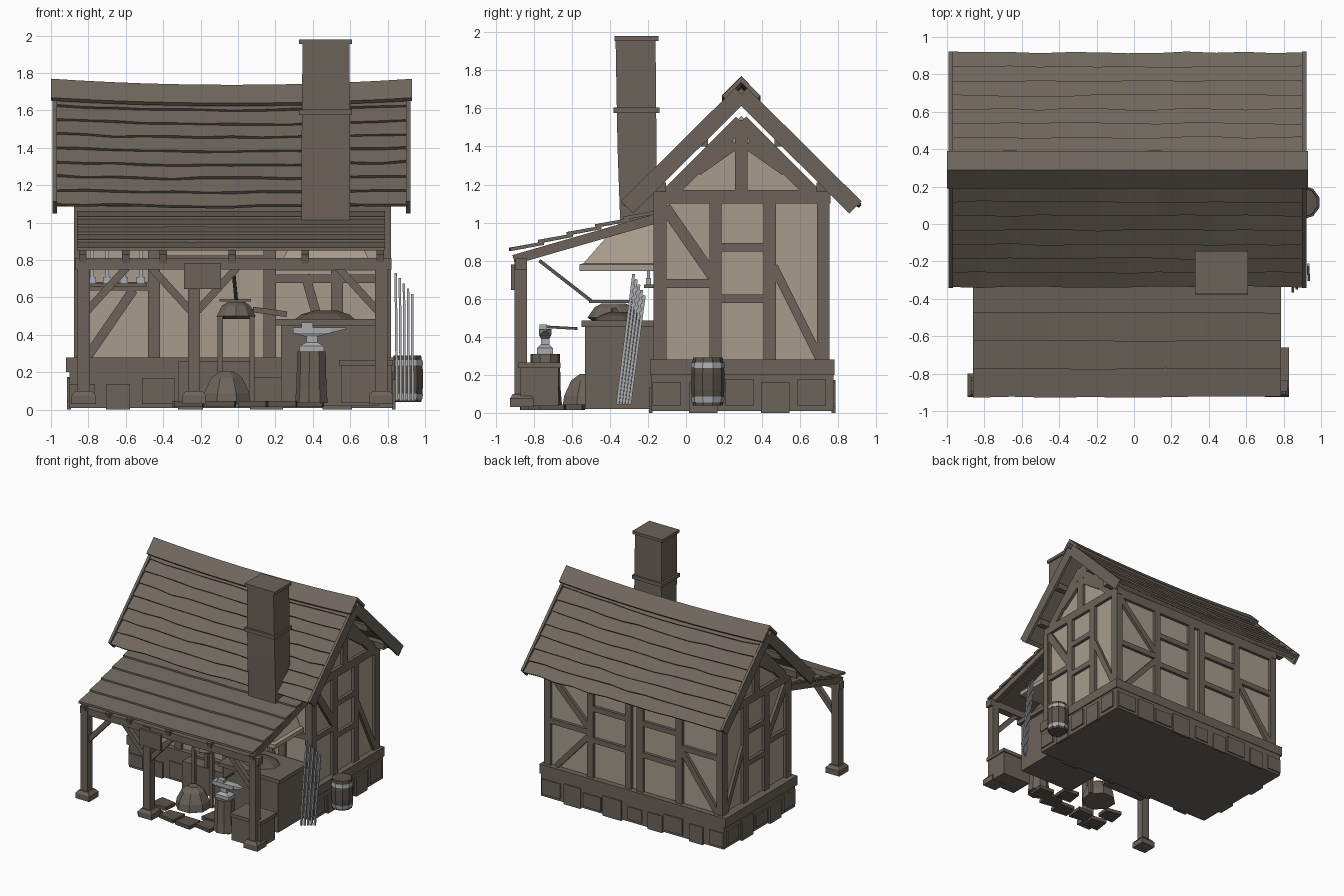
import bpy, bmesh, math, random
from mathutils import Vector as V

random.seed(4)
parts = {}


def material(name, rgb):
    m = bpy.data.materials.new(name)
    m.diffuse_color = (*rgb, 1)
    return m


TIMBER = material("timber", (0.150, 0.124, 0.101))
SHINGLE = material("roof_board", (0.162, 0.136, 0.110))
STONE = material("stone", (0.150, 0.125, 0.103))
PLASTER = material("plaster", (0.385, 0.335, 0.265))
IRON = material("iron", (0.40, 0.41, 0.43))
DARK = material("dark_oak", (0.105, 0.086, 0.068))


def loft(name, mat, rings):
    """Closed skin through equal rings, capped at both ends."""
    bm = parts.setdefault(name, (bmesh.new(), mat))[0]
    rows = [[bm.verts.new(p) for p in r] for r in rings]
    n = len(rows[0])
    faces = [bm.faces.new(rows[0]), bm.faces.new(rows[-1][::-1])]
    for a, b in zip(rows, rows[1:]):
        for i in range(n):
            j = (i + 1) % n
            faces.append(bm.faces.new((a[i], b[i], b[j], a[j])))
    bmesh.ops.recalc_face_normals(bm, faces=faces)


def rect(x0, x1, y0, y1, z):
    return [(x0, y0, z), (x1, y0, z), (x1, y1, z), (x0, y1, z)]


def box(name, mat, x0, x1, y0, y1, z0, z1):
    loft(name, mat, [rect(x0, x1, y0, y1, z0), rect(x0, x1, y0, y1, z1)])


def beam(name, mat, p, q, w, t, side):
    """Bar from p to q, t thick along side and w wide across it."""
    p, q, s = V(p), V(q), V(side).normalized()
    a = (q - p).cross(s).normalized() * w / 2
    s = (q - p).cross(a).normalized() * t / 2
    loft(name, mat, [[c + a + s, c - a + s, c - a - s, c + a - s] for c in (p, q)])


def lathe(name, mat, x, y, profile, n=10, sx=1, sy=1):
    loft(name, mat, [[(x + r * sx * math.cos((i + .5) * math.tau / n),
                       y + r * sy * math.sin((i + .5) * math.tau / n), z)
                      for i in range(n)] for r, z in profile])


# --- Plinth, corner stones, sill and plaster core
box("plinth", STONE, -0.90, 0.83, -0.185, 0.775, 0.01, 0.20)
for i in range(9):
    x = -0.90 + i * 0.193
    w = random.uniform(0.12, 0.18)
    for y in (-0.195, 0.765):
        box("plinth_stones", STONE, x, x + w, y, y + 0.02, 0.0 if i % 2 else 0.03, random.uniform(0.13, 0.18))
for i in range(5):
    y = -0.175 + i * 0.19
    for x in (-0.913, 0.823):
        box("plinth_stones", STONE, x, x + 0.02, y, y + 0.15, 0.0 if i % 2 else 0.04, random.uniform(0.14, 0.18))
box("sill_beam", TIMBER, -0.92, 0.84, -0.19, 0.78, 0.20, 0.28)
box("plaster_walls", PLASTER, -0.85, 0.79, -0.145, 0.73, 0.27, 1.14)
loft("plaster_gable", PLASTER, [[(x, -0.13, 1.13), (x, 0.71, 1.13), (x, 0.29, 1.56)] for x in (-0.85, 0.79)])


# --- Timber framing: members given as (u0, z0, u1, z1, width) on each wall
def frame(name, point, normal, members):
    for u0, z0, u1, z1, w in members:
        beam(name, TIMBER, point(u0, z0), point(u1, z1), w, 0.05, normal)


end_wall = [(u, 0.27, u, 1.12, 0.065) for u in (-0.135, 0.155, 0.44, 0.72)]
end_wall += [(-0.17, 1.135, 0.76, 1.135, 0.07), (-0.12, 0.68, 0.14, 0.68, 0.045),
             (0.17, 0.87, 0.42, 0.87, 0.045), (0.17, 0.60, 0.42, 0.60, 0.045),
             (-0.11, 1.08, 0.14, 0.72, 0.06), (0.46, 0.77, 0.70, 0.29, 0.045),
             (0.29, 1.16, 0.29, 1.54, 0.065)]
for s in (-1, 1):
    end_wall += [(0.29, 1.53, 0.29 + s * 0.40, 1.13, 0.075),
                 (0.29 + s * 0.03, 1.41, 0.29 + s * 0.23, 1.27, 0.05)]
for name, x in (("right_wall_frame", 0.79), ("left_wall_frame", -0.85)):
    frame(name, lambda u, z: (x, u, z), (1, 0, 0), end_wall)

back = [(u, 0.27, u, 1.1, 0.06) for u in (0.785, 0.38, 0.02, -0.09, -0.46, -0.845)]
back += [(-0.87, 1.12, 0.81, 1.12, 0.08), (0.77, 0.66, 0.39, 0.66, 0.045), (0.77, 1.07, 0.40, 0.70, 0.05),
         (0.40, 0.62, 0.70, 0.29, 0.045), (-0.48, 0.76, -0.83, 0.76, 0.045), (-0.48, 0.74, -0.82, 0.29, 0.05)]
back += [(a, z, b, z, 0.045) for a, b in ((0.36, 0.04), (-0.11, -0.44)) for z in (0.60, 0.87)]
frame("back_wall_frame", lambda u, z: (u, 0.73, z), (0, 1, 0), back)
front = [(u, 0.27, u, 1.1, 0.065) for u in (-0.845, -0.45, 0.17, 0.53, 0.785)]
front += [(-0.87, 1.10, 0.81, 1.10, 0.1), (-0.83, 0.66, -0.47, 0.66, 0.045), (-0.80, 0.29, -0.56, 0.64, 0.05),
          (0.19, 0.70, 0.77, 0.70, 0.045), (0.36, 0.72, 0.45, 0.40, 0.05), (-0.42, 0.80, 0.15, 0.80, 0.05)]
frame("front_wall_frame", lambda u, z: (u, -0.145, z), (0, 1, 0), front)


# --- Main roof: overlapping sagging courses on both slopes
def slope(x, side, s, h):
    t = (x + 0.03) / 0.95
    sag = 0.03 * (1 - t * t) * (1 - s / 1.2)
    return (x, 0.29 + side * (s + h) * 0.7071, 1.70 + (h - s) * 0.7071 - sag)


xs = [-0.975 + i * 1.885 / 12 for i in range(13)]
for side in (-1, 1):
    loft("roof_deck", SHINGLE, [[slope(x, side, s, h) for s, h in
         ((0.03, -0.03), (0.83, -0.03), (0.83, 0.0), (0.0, 0.0))] for x in xs])
    for k in range(8):
        a, rings = k * 0.107, []
        for x in xs:
            b = a + 0.118 + random.uniform(-0.008, 0.006)
            h = 0.020 + random.uniform(-0.003, 0.004)
            rings.append([slope(x, side, s, g) for s, g in ((a, -0.012), (b, h - 0.018), (b, h), (a, 0.004))])
        loft("roof_courses", SHINGLE, rings)
    loft("ridge_cap", SHINGLE, [[slope(-1.0 + i * 1.93 / 12, side, s, h) for s, h in
         ((-0.025, 0.025), (0.095, 0.025), (0.095, 0.048), (-0.048, 0.048))] for i in range(13)])
    for x in (-0.98, 0.91):
        beam("bargeboards", TIMBER, (x, 0.29, 1.675), (x, 0.29 + side * 0.60, 1.08), 0.09, 0.022, (1, 0, 0))
    # purlins carry the overhang
    for d, z in ((0.42, 1.16), (0.2, 1.40)):
        box("purlins", TIMBER, -0.97, 0.90, 0.29 + side * d - 0.025, 0.29 + side * d + 0.025, z, z + 0.05)

# --- Chimney with band, cap and smoke hood
loft("chimney", STONE, [rect(0.34, 0.60, -0.345, -0.15, 0.98), rect(0.34, 0.60, -0.36, -0.155, 1.40),
                        rect(0.345, 0.595, -0.37, -0.16, 1.96)])
box("chimney_band", STONE, 0.325, 0.61, -0.38, -0.14, 1.575, 1.605)
box("chimney_cap", STONE, 0.325, 0.61, -0.375, -0.145, 1.955, 1.98)
loft("smoke_hood", PLASTER, [rect(0.20, 0.74, -0.56, -0.17, 0.745), rect(0.20, 0.74, -0.56, -0.17, 0.78),
                             rect(0.23, 0.71, -0.54, -0.17, 0.785), rect(0.34, 0.60, -0.35, -0.17, 1.00)])

# --- Porch: roof boards, rafters, lintel, posts, braces
for k in range(5):
    y, z = -0.925 + 0.15 * k, 0.868 + 0.041 * k
    rings = []
    for i in range(9):
        x, j = -0.86 + i * 1.645 / 8, random.uniform(-0.004, 0.004)
        rings.append([(x, y + j, z - 0.018), (x, y + 0.18, z + 0.015), (x, y + 0.18, z + 0.033), (x, y + j, z)])
    loft("porch_roof_boards", SHINGLE, rings)
for x in (-0.83, -0.60, -0.40, -0.03, 0.36, 0.76):
    beam("porch_rafters", TIMBER, (x, -0.905, 0.805), (x, -0.16, 1.02), 0.05, 0.04, (1, 0, 0))
box("porch_lintel", TIMBER, -0.87, 0.82, -0.895, -0.835, 0.75, 0.81)
for x in (-0.825, -0.235, 0.765):
    box("porch_posts", TIMBER, x - 0.033, x + 0.033, -0.90, -0.835, 0.03, 0.80)
    loft("post_feet", STONE, [rect(x - .065, x + .065, -.925, -.80, .03), rect(x - .065, x + .065, -.925, -.80, .075),
                              rect(x - .045, x + .045, -.91, -.82, .10)])
    for s in (-1, 1):
        if abs(x + s * 0.2) < 0.8:
            beam("porch_braces", TIMBER, (x + s * .02, -.865, .53), (x + s * .23, -.865, .76), 0.04, 0.04, (0, 1, 0))
box("hanging_sign", TIMBER, -0.29, -0.09, -0.92, -0.90, 0.645, 0.78)

# --- Forge hearth with coals
box("forge_block", STONE, 0.23, 0.75, -0.53, -0.17, 0.02, 0.46)
box("forge_slab", STONE, 0.20, 0.78, -0.55, -0.17, 0.45, 0.485)
lathe("coal_heap", DARK, 0.47, -0.36, [(0.17, 0.48), (0.13, 0.51), (0.06, 0.53)], 9, 1, 0.75)

# --- Bellows on a stand with nozzle and pull pole
for x in (-0.095, 0.075):
    for y in (-0.46, -0.28):
        box("bellows_stand", TIMBER, x - 0.014, x + 0.014, y - 0.014, y + 0.014, 0.03, 0.50)
lathe("bellows", STONE, -0.01, -0.38, [(0.09, 0.485), (0.11, 0.50), (0.08, 0.555), (0.05, 0.575)], 10, 1, 1.25)
box("bellows_top", TIMBER, -0.10, 0.07, -0.51, -0.27, 0.578, 0.592)
beam("bellows_nozzle", TIMBER, (0.08, -0.38, 0.535), (0.26, -0.36, 0.51), 0.03, 0.03, (0, 1, 0))
beam("pull_pole", DARK, (-0.03, -0.77, 0.80), (-0.01, -0.50, 0.59), 0.018, 0.018, (1, 0, 0))

# --- Rubble mound, step and paving slabs
lathe("rubble_mound", STONE, -0.06, -0.52, [(0.14, 0.03), (0.13, 0.09), (0.09, 0.17), (0.04, 0.205)], 8)
box("door_step", STONE, -0.32, 0.08, -0.30, -0.18, 0.03, 0.26)
for x, y in ((-0.26, -0.80), (-0.09, -0.78), (0.08, -0.80), (0.24, -0.76), (0.38, -0.70), (-0.27, -0.62), (0.2, -0.6)):
    j = random.uniform(-0.02, 0.02)
    loft("paving_slabs", DARK, [[(x - .08, y - .06 + j, z), (x + .07, y - .07, z), (x + .08, y + .06 + j, z),
                                 (x - .06, y + .07, z)] for z in (0.015, 0.045)])

# --- Anvil on a stump with a hammer
lathe("anvil_stump", TIMBER, 0.395, -0.74, [(0.09, 0.035), (0.083, 0.12), (0.078, 0.31)], 9)
loft("anvil", IRON, [rect(0.395 - a, 0.395 + a, -0.74 - b, -0.74 + b, z) for a, b, z in
     ((.065, .042, .31), (.065, .042, .34), (.03, .022, .36), (.03, .022, .39), (.10, .033, .41), (.10, .033, .44))])
loft("anvil_horn", IRON, [[(0.49, -0.77, .41), (0.49, -0.71, .41), (0.49, -0.71, .44), (0.49, -0.77, .44)],
                          [(0.575, -0.745, .43), (0.575, -0.735, .43), (0.575, -0.735, .438), (0.575, -0.745, .438)]])
box("hammer_head", IRON, 0.34, 0.40, -0.77, -0.73, 0.44, 0.465)
beam("hammer_handle", DARK, (0.37, -0.75, 0.453), (0.36, -0.57, 0.443), 0.014, 0.014, (1, 0, 0))

# --- Quench trough behind the corner post
box("quench_trough", TIMBER, 0.55, 0.82, -0.87, -0.67, 0.035, 0.25)
box("trough_rim", TIMBER, 0.54, 0.83, -0.88, -0.66, 0.235, 0.265)

# --- Tool shelf with hanging tools
box("tool_shelf", TIMBER, -0.82, -0.49, -0.22, -0.17, 0.655, 0.675)
for x in (-0.78, -0.70, -0.61, -0.52):
    box("hanging_tools", IRON, x - 0.009, x + 0.009, -0.205, -0.19, 0.68, 0.86)
    box("hanging_tools", IRON, x - 0.022, x + 0.022, -0.21, -0.185, 0.675, 0.71)

# --- Leaning iron bars and barrel
for i in range(5):
    beam("iron_bars", IRON, (0.85 + 0.021 * i, -0.36 + 0.016 * i, 0.045),
         (0.843 + 0.022 * i, -0.275 + 0.014 * i, 0.73 - 0.028 * i), 0.015, 0.013, (1, 0, 0))
lathe("barrel", DARK, 0.905, 0.115, [(0.078, 0.04), (0.088, 0.12), (0.088, 0.21), (0.078, 0.29)], 10)
for z, a, b in ((0.055, 0.084, 0.089), (0.235, 0.090, 0.086)):
    lathe("barrel_hoops", IRON, 0.905, 0.115, [(a, z), (b, z + 0.03)], 10)

# --- Turn the collected parts into objects
for name, (bm, mat) in parts.items():
    me = bpy.data.meshes.new(name)
    bm.to_mesh(me)
    bm.free()
    me.materials.append(mat)
    bpy.context.collection.objects.link(bpy.data.objects.new(name, me))
